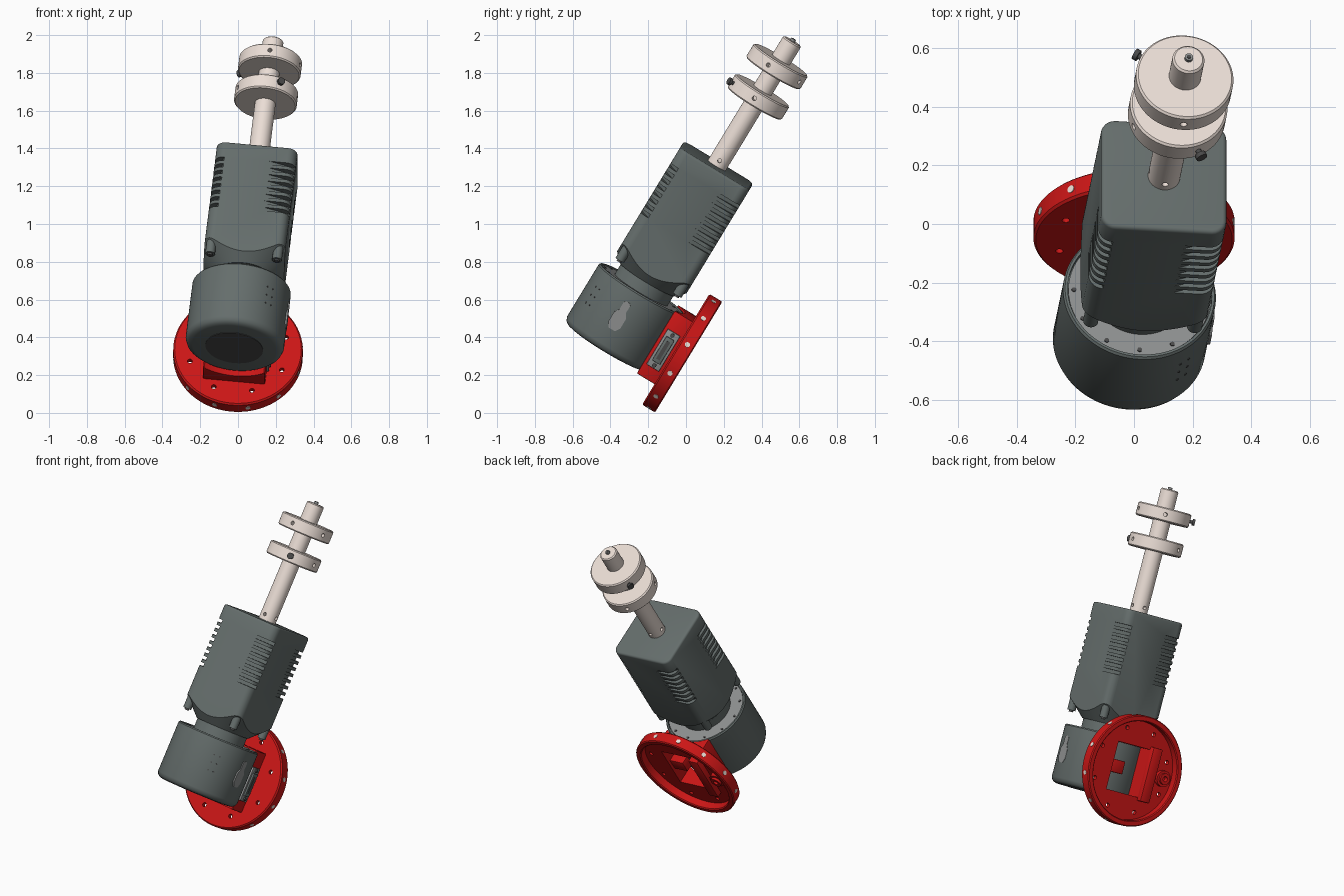
import bpy, bmesh
from math import radians, cos, sin, pi
from mathutils import Matrix, Vector

if "Cube" in bpy.data.objects:
    bpy.data.objects.remove(bpy.data.objects["Cube"])

# Everything is modelled upright around the flange centre (x across, y out of the
# flange back, z along the arm) and tilted into place at the end.
TILT = (Matrix.Translation((0, -0.02, 0.316)) @ Matrix.Rotation(radians(-31.3), 4, 'X')
        @ Matrix.Rotation(radians(6.2), 4, 'Y'))
AY = -0.36                                  # y of the arm axis
ARM = Matrix.Translation((0, AY, 0))
ALONG_Y = Matrix.Rotation(radians(-90), 4, 'X')


def material(name, rgb):
    m = bpy.data.materials.new(name)
    m.diffuse_color = (*rgb, 1)
    m.use_nodes = True
    m.node_tree.nodes["Principled BSDF"].inputs["Base Color"].default_value = m.diffuse_color
    return m


GREY = material("housing_grey", (0.13, 0.155, 0.15))
LIGHT = material("plate_grey", (0.27, 0.28, 0.28))
DARK = material("dark_grey", (0.07, 0.07, 0.07))
RED = material("red", (0.60, 0.008, 0.008))
CREAM = material("cream", (0.83, 0.73, 0.67))


def finish(name, bm, mat=None, mtx=Matrix()):
    bm.transform(mtx)
    bmesh.ops.recalc_face_normals(bm, faces=bm.faces)
    me = bpy.data.meshes.new(name)
    bm.to_mesh(me)
    bm.free()
    if mat:
        me.materials.append(mat)
    ob = bpy.data.objects.new(name, me)
    bpy.context.collection.objects.link(ob)
    return ob


def lathe(name, profile, mat=None, mtx=Matrix(), seg=64):
    bm = bmesh.new()
    vs = [bm.verts.new((r, 0, z)) for r, z in profile]
    es = [bm.edges.new(p) for p in zip(vs, vs[1:])]
    bmesh.ops.spin(bm, geom=vs + es, cent=(0, 0, 0), axis=(0, 0, 1), angle=2 * pi, steps=seg)
    bmesh.ops.remove_doubles(bm, verts=bm.verts, dist=1e-5)
    return finish(name, bm, mat, mtx)


def rods(name, items, mat=None, seg=16):
    """Plain cylinders (start, end, radius) in one object."""
    bm = bmesh.new()
    for a, b, r in items:
        a, b = Vector(a), Vector(b)
        m = Matrix.Translation((a + b) / 2) @ (b - a).to_track_quat('Z', 'Y').to_matrix().to_4x4()
        bmesh.ops.create_cone(bm, cap_ends=True, segments=seg, radius1=r, radius2=r,
                              depth=(b - a).length, matrix=m)
    return finish(name, bm, mat)


def box(name, lo, hi, mat=None, bevel=0.0):
    bm = bmesh.new()
    lo, hi = Vector(lo), Vector(hi)
    bmesh.ops.create_cube(bm, size=1, matrix=Matrix.Translation((lo + hi) / 2)
                          @ Matrix.Diagonal((*(hi - lo), 1)))
    if bevel:
        bmesh.ops.bevel(bm, geom=bm.edges[:], offset=bevel, segments=2, affect='EDGES', profile=0.5)
    return finish(name, bm, mat)


def add_prism(bm, pts, z0, z1):
    lo = [bm.verts.new((x, y, z0)) for x, y in pts]
    hi = [bm.verts.new((x, y, z1)) for x, y in pts]
    bm.faces.new(lo)
    bm.faces.new(hi)
    for i in range(len(pts)):
        j = (i + 1) % len(pts)
        bm.faces.new((lo[i], lo[j], hi[j], hi[i]))


def boolean(ob, cutter, op='DIFFERENCE', keep=False):
    m = ob.modifiers.new("cut", 'BOOLEAN')
    m.operation, m.object, m.solver = op, cutter, 'EXACT'
    bpy.context.view_layer.objects.active = ob
    bpy.ops.object.modifier_apply(modifier=m.name)
    if not keep:
        bpy.data.objects.remove(cutter)


def polar(r, deg, z, y=AY):
    return (r * cos(radians(deg)), y + r * sin(radians(deg)), z)


# Flange: dished red disc with a window through its floor
flange = lathe("flange", [(0, -.04), (.335, -.04), (.343, -.032), (.343, .034), (.337, .04), (.312, .04),
                          (.306, .034), (.306, -.012), (0, -.012)], RED, ALONG_Y, 96)
bracket = box("drum_bracket", (-.165, -.15, -.2), (.165, -.03, .19), RED, .006)
boolean(bracket, lathe("c", [(0, -.4), (.263, -.4), (.263, .4), (0, .4)], None, ARM, 96))
for part in (flange, bracket):
    boolean(part, box("c", (-.10, -.3, -.15), (.14, .1, .15)))
boolean(flange, rods("c", [((.265 * cos(i * pi / 4 + .39), -.1, .265 * sin(i * pi / 4 + .39)),
                            (.265 * cos(i * pi / 4 + .39), .1, .265 * sin(i * pi / 4 + .39)), .013)
                           for i in range(8)]))
rim = [radians(15 + 30 * i) for i in range(12)]
rods("flange_rim_plugs", [((.33 * cos(t), 0, .33 * sin(t)), (.345 * cos(t), 0, .345 * sin(t)), .014)
                          for t in rim], CREAM)
box("flange_rib", (-.17, -.02, -.17), (-.10, .025, .17), RED, .006)
box("bracket_tab", (.04, -.09, -.04), (.15, -.03, .04), RED, .004)
lathe("flange_boss", [(.0, -.02), (.05, -.02), (.05, .015), (.035, .015), (.035, .03), (.016, .03),
                      (.016, 0), (0, 0)], RED, Matrix.Translation((-.235, 0, 0)) @ ALONG_Y, 32)

# Connector on the side of the bracket
box("connector_plate", (.15, -.132, -.13), (.178, -.055, .09), LIGHT, .004)
box("connector_shell", (.16, -.118, -.095), (.19, -.069, .055), GREY, .004)
box("connector_slot", (.17, -.104, -.075), (.192, -.083, .035), DARK)
rods("connector_screws", [((.17, -.093, z), (.187, -.093, z), .011) for z in (-.113, .073)], DARK)

# Drum
lathe("drum", [(0, -.185), (.222, -.185), (.240, -.181), (.254, -.170), (.262, -.150), (.262, .174),
               (.256, .182), (.247, .182), (.247, .166), (0, .166)], GREY, ARM, 96)
lathe("drum_base_plate", [(0, -.188), (.153, -.188), (.153, -.18), (0, -.18)], DARK, ARM)
lathe("drum_top_plate", [(0, .16), (.244, .16), (.244, .175), (0, .175)], LIGHT, ARM)
rods("drum_top_screws", [(polar(.225, 30 * i, .17), polar(.225, 30 * i, .179), .008) for i in range(12)],
     DARK, 10)
rods("drum_side_pins", [(polar(.25, d, z), polar(.264, d, z), .005)
                        for d in (-55, -47) for z in (-.02, .03, .08)], DARK, 8)
bm = bmesh.new()
add_prism(bm, [(-.037, -.03), (-.02, -.058), (.02, -.058), (.037, -.03), (.037, .03), (.02, .055),
               (.02, .1), (.01, .11), (-.01, .11), (-.02, .1), (-.02, .055), (-.037, .03)], .22, .264)
finish("drum_side_cover", bm, LIGHT,
       Matrix(((0, 0, 1, 0), (1, 0, 0, AY - .025), (0, 1, 0, 0), (0, 0, 0, 1))))

# Neck
lathe("neck", [(0, .16), (.163, .16), (.163, .30), (0, .30)], GREY, ARM)

# Motor housing: rounded square block, bottom trimmed by a cone
H = .215
bm = bmesh.new()
bmesh.ops.create_cube(bm, size=1, matrix=Matrix.Translation((0, AY, .595)) @ Matrix.Diagonal((2*H, 2*H, .71, 1)))
upright = [e for e in bm.edges if abs(e.verts[0].co.z - e.verts[1].co.z) > .1]
bmesh.ops.bevel(bm, geom=upright, offset=.05, segments=6, affect='EDGES', profile=0.5)
top = [e for e in bm.edges if all(v.co.z > .94 for v in e.verts)]
bmesh.ops.bevel(bm, geom=top, offset=.014, segments=3, affect='EDGES', profile=0.5)
housing = finish("motor_housing", bm, GREY)
boolean(housing, lathe("c", [(0, .24), (.17, .24), (.36, .43), (.36, 1.1), (0, 1.1)], None, ARM, 96),
        'INTERSECT')

# Vent slots wrapping each corner, long on one face and short on the other
bm = bmesh.new()
for k in range(4):
    rot = Matrix.Rotation(k * pi / 2, 2)
    tri = [rot @ Vector(p) for p in ((H - .168, -H - .01), (H + .028, -H + .06), (H + .06, -H - .05))]
    for i in range(8):
        z = .545 + .041 * i
        add_prism(bm, [(p.x, p.y + AY) for p in tri], z, z + .021)
boolean(housing, finish("c", bm))
corners = [(x, AY + y) for x in (-.178, .178) for y in (-.178, .178)]
rods("housing_corner_screws", [((x, y, .27), (x, y, .352), .026) for x, y in corners], GREY)
rods("housing_screw_sockets", [((x, y, .26), (x, y, .271), .014) for x, y in corners], DARK)

# Shaft with cross bores near its base
shaft = lathe("shaft", [(0, .93), (.055, .93), (.055, 1.718), (.048, 1.725), (0, 1.725)], CREAM, ARM, 48)
boolean(shaft, rods("c", [(polar(.1, d, .985), polar(.03, d, .985), .011) for d in (0, 90, 180, 270)]))
rods("shaft_tip_pin", [((0, AY, 1.71), (0, AY, 1.738), .014)], LIGHT)
rods("shaft_tip_pin_core", [((0, AY, 1.72), (0, AY, 1.74), .007)], DARK)

# Two collar discs, each with radial bores and one thumb screw
for name, z0, screw, bores in (("lower", 1.335, -65, (-5, 115, 205)), ("upper", 1.525, 148, (-90, -15, 60))):
    z1, zm = z0 + .084, z0 + .042
    disc = lathe(name + "_disc", [(.05, z0), (.160, z0), (.167, z0 + .007), (.167, z1 - .007),
                                  (.160, z1), (.05, z1), (.05, z0)], CREAM, ARM, 72)
    boolean(disc, rods("c", [(polar(.2, d, zm), polar(.11, d, zm), .012) for d in bores]))
    rods(name + "_thumb_screw", [(polar(.15, screw, zm), polar(.19, screw, zm), .010),
                                 (polar(.182, screw, zm), polar(.198, screw, zm), .020)], DARK, 12)

# Tilt everything into place and shade
bpy.ops.object.select_all(action='DESELECT')
for ob in bpy.context.scene.objects:
    ob.matrix_world = TILT
    ob.select_set(True)
    bpy.context.view_layer.objects.active = ob
bpy.ops.object.shade_smooth_by_angle(angle=radians(32))
